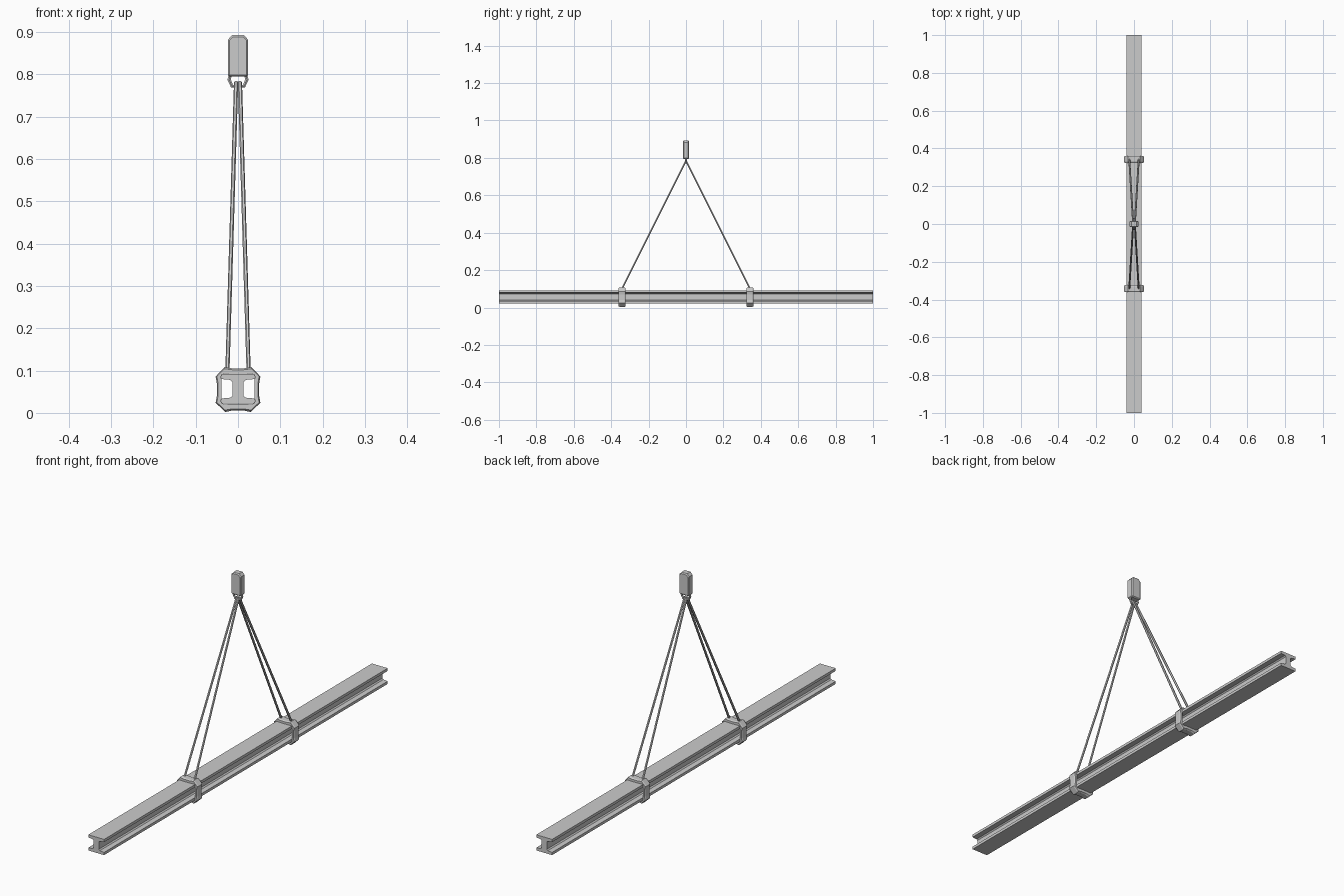
import bpy, bmesh
from mathutils import Vector

if "Cube" in bpy.data.objects:
    bpy.data.objects.remove(bpy.data.objects["Cube"])


def make_object(name, bm, bevel=0):
    bmesh.ops.recalc_face_normals(bm, faces=bm.faces[:])
    me = bpy.data.meshes.new(name)
    bm.to_mesh(me)
    bm.free()
    ob = bpy.data.objects.new(name, me)
    bpy.context.collection.objects.link(ob)
    if bevel:
        m = ob.modifiers.new("bevel", 'BEVEL')
        m.width = bevel
        m.segments = 1
        m.limit_method = 'ANGLE'
        m.angle_limit = 1.0
    return ob


def prism(name, profile, y0, y1, bevel=0):
    """Extrude an (x, z) profile along y."""
    bm = bmesh.new()
    a = [bm.verts.new((x, y0, z)) for x, z in profile]
    b = [bm.verts.new((x, y1, z)) for x, z in profile]
    bm.faces.new(a)
    bm.faces.new(b[::-1])
    n = len(a)
    for i in range(n):
        j = (i + 1) % n
        bm.faces.new((a[i], b[i], b[j], a[j]))
    return make_object(name, bm, bevel)


def mirror_x(half):
    return half + [(-x, z) for x, z in reversed(half)]


def rod(name, points, radius, sides=6):
    """Low-poly tube along a list of points."""
    cu = bpy.data.curves.new(name, 'CURVE')
    cu.dimensions = '3D'
    cu.bevel_depth = radius
    cu.bevel_resolution = max(0, sides // 2 - 2)
    cu.use_fill_caps = True
    sp = cu.splines.new('POLY')
    sp.points.add(len(points) - 1)
    for p, co in zip(sp.points, points):
        p.co = (*co, 1)
        p.radius = 1
    ob = bpy.data.objects.new(name, cu)
    bpy.context.collection.objects.link(ob)
    for s in cu.splines:
        s.use_smooth = False
    return ob


# I-beam, flanges thickening slightly towards the web
prism("steel_beam", mirror_x([
    (0.039, 0.022), (0.039, 0.034), (0.018, 0.036), (0.013, 0.041),
    (0.013, 0.073), (0.018, 0.078), (0.039, 0.080), (0.039, 0.092)]), -1, 1)

# Clamp straps: slightly pinched outer loop around a chamfered opening
outer = mirror_x([(0.012, 0.006), (0.030, 0.002), (0.053, 0.024), (0.050, 0.040),
                  (0.050, 0.070), (0.053, 0.086), (0.032, 0.108), (0.012, 0.105)])
inner = mirror_x([(0.012, 0.021), (0.034, 0.020), (0.040, 0.026), (0.039, 0.040),
                  (0.039, 0.072), (0.040, 0.087), (0.034, 0.093), (0.012, 0.092)])
# loops running front to back: (profile blend towards the middle of the wall, y)
loops = [(0.0, -0.012), (0.0, 0.012), (0.25, 0.018), (1.0, 0.018),
         (1.0, -0.018), (0.25, -0.018)]
for side, label in ((-1, "front"), (1, "back")):
    bm = bmesh.new()
    rings = []
    for t, dy in loops:
        rings.append([bm.verts.new((ox + (ix - ox) * t, side * 0.342 + dy, oz + (iz - oz) * t))
                      for (ox, oz), (ix, iz) in zip(outer, inner)])
    n = len(outer)
    for k in range(len(rings)):
        a, b = rings[k], rings[(k + 1) % len(rings)]
        for i in range(n):
            j = (i + 1) % n
            bm.faces.new((a[i], a[j], b[j], b[i]))
    make_object(label + "_strap", bm)
    # Two sling cables per strap
    for sx in (-1, 1):
        rod(label + "_cable", [(sx * 0.025, side * 0.342, 0.100),
                               (sx * 0.0045, side * 0.001, 0.782)], 0.005)

# Shackle under the block
rod("shackle", [(-0.018, 0, 0.800), (-0.021, 0, 0.788), (-0.014, 0, 0.772),
                (0.014, 0, 0.772), (0.021, 0, 0.788), (0.018, 0, 0.800)], 0.0045)

# Hoist block with clipped top corners
prism("hoist_block", mirror_x([(0.024, 0.795), (0.024, 0.882), (0.014, 0.893)]),
      -0.016, 0.016, 0.004)
